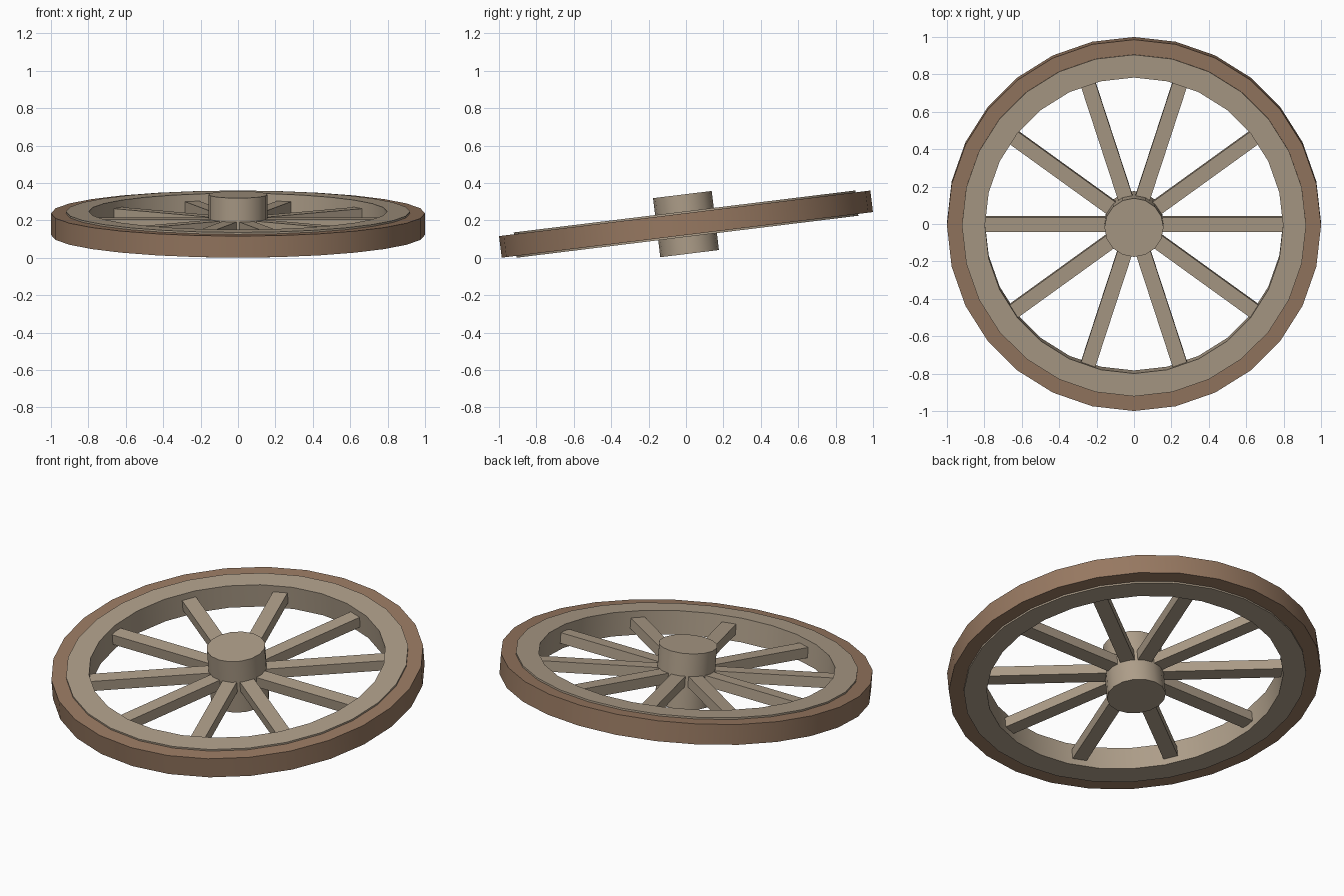
import bpy, bmesh, math
from mathutils import Matrix

if "Cube" in bpy.data.objects:
    bpy.data.objects.remove(bpy.data.objects["Cube"])

TILT = Matrix.Translation((0, 0, 0.18)) @ Matrix.Rotation(math.radians(7), 4, 'X')


def material(name, rgb):
    m = bpy.data.materials.new(name)
    m.diffuse_color = (*rgb, 1)
    m.use_nodes = True
    m.node_tree.nodes["Principled BSDF"].inputs["Base Color"].default_value = m.diffuse_color
    return m


wood = material("pale_wood", (0.42, 0.34, 0.25))
band = material("brown_band", (0.31, 0.19, 0.12))


def finish(name, bm, mat, smooth=True):
    bmesh.ops.recalc_face_normals(bm, faces=bm.faces)
    me = bpy.data.meshes.new(name)
    bm.to_mesh(me)
    bm.free()
    ob = bpy.data.objects.new(name, me)
    bpy.context.collection.objects.link(ob)
    me.materials.append(mat)
    ob.matrix_world = TILT
    if smooth:
        bpy.ops.object.select_all(action='DESELECT')
        ob.select_set(True)
        bpy.context.view_layer.objects.active = ob
        bpy.ops.object.shade_smooth_by_angle(angle=math.radians(30))
    return ob


def ring(name, r_in, r_out, half, sides, mat):
    # rectangular section swept around the axle
    bm = bmesh.new()
    section = [(r_in, -half), (r_out, -half), (r_out, half), (r_in, half)]
    loops = []
    for i in range(sides):
        a = 2 * math.pi * i / sides
        loops.append([bm.verts.new((r * math.cos(a), r * math.sin(a), z)) for r, z in section])
    for i in range(sides):
        p, q = loops[i], loops[(i + 1) % sides]
        for j in range(4):
            k = (j + 1) % 4
            bm.faces.new((p[j], q[j], q[k], p[k]))
    return finish(name, bm, mat)


# Outer tyre and wooden rim
ring("tyre", 0.915, 1.0, 0.058, 28, band)
ring("rim", 0.797, 0.92, 0.068, 28, wood)

# Hub
bm = bmesh.new()
bmesh.ops.create_cone(bm, cap_ends=True, segments=16, radius1=0.158, radius2=0.158, depth=0.318)
finish("hub", bm, wood)

# Ten spokes
for i in range(10):
    bm = bmesh.new()
    place = (Matrix.Rotation(math.radians(36 * i), 4, 'Z') @ Matrix.Translation((0.475, 0, 0))
             @ Matrix.Diagonal((0.65, 0.08, 0.06, 1)))
    bmesh.ops.create_cube(bm, size=1, matrix=place)
    finish(f"spoke_{i + 1}", bm, wood, smooth=False)
